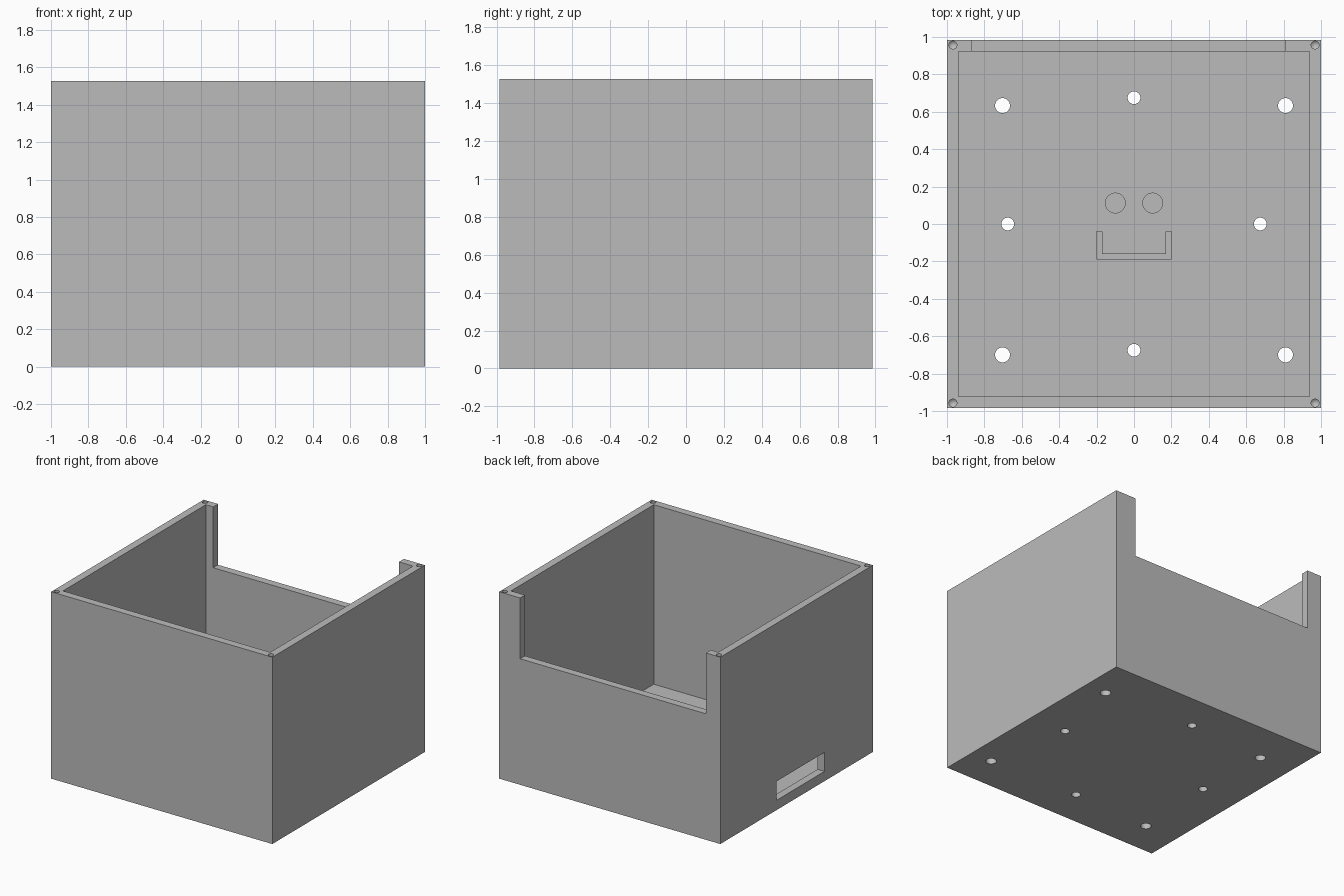
import bpy
import bmesh
from mathutils import Matrix, Vector

if "Cube" in bpy.data.objects:
    bpy.data.objects.remove(bpy.data.objects["Cube"], do_unlink=True)

# Overall sizes
HX, HY, TOP = 1.0, 0.985, 1.527
WALL, FLOOR = 0.063, 0.06
ENGRAVED = 0.03

grey = bpy.data.materials.new("plain grey")
grey.use_nodes = True
colour = (0.5, 0.5, 0.5, 1)
grey.diffuse_color = colour
grey.node_tree.nodes["Principled BSDF"].inputs["Base Color"].default_value = colour


def add_object(name, bm):
    mesh = bpy.data.meshes.new(name)
    bmesh.ops.recalc_face_normals(bm, faces=bm.faces)
    bm.to_mesh(mesh)
    bm.free()
    mesh.materials.append(grey)
    obj = bpy.data.objects.new(name, mesh)
    bpy.context.collection.objects.link(obj)
    return obj


def box(name, low, high):
    low, high = Vector(low), Vector(high)
    bm = bmesh.new()
    place = Matrix.Translation((low + high) / 2) @ Matrix.Diagonal((*(high - low), 1))
    bmesh.ops.create_cube(bm, size=1, matrix=place)
    return add_object(name, bm)


def rod(name, x, y, radius, low, high, tip=0):
    """Upright cylinder, with an optional pointed lower end."""
    bm = bmesh.new()
    bmesh.ops.create_cone(bm, cap_ends=True, segments=32, radius1=radius, radius2=radius,
                          depth=high - low, matrix=Matrix.Translation((x, y, (low + high) / 2)))
    if tip:
        bottom = min(bm.faces, key=lambda f: f.calc_center_median().z)
        centre = bmesh.ops.poke(bm, faces=[bottom])["verts"][0]
        centre.co.z -= tip
    return add_object(name, bm)


def u_channel(name, half, y_low, y_high, width, low, high):
    """Square U outline extruded upwards."""
    outline = [(-half, y_high), (-half, y_low), (half, y_low), (half, y_high),
               (half - width, y_high), (half - width, y_low + width),
               (width - half, y_low + width), (width - half, y_high)]
    bm = bmesh.new()
    face = bm.faces.new([bm.verts.new((x, y, low)) for x, y in outline])
    grown = bmesh.ops.extrude_face_region(bm, geom=[face])["geom"]
    verts = [g for g in grown if isinstance(g, bmesh.types.BMVert)]
    bmesh.ops.translate(bm, verts=verts, vec=(0, 0, high - low))
    return add_object(name, bm)


def carve(body, cutter):
    cutter.hide_render = True
    mod = body.modifiers.new("carve", "BOOLEAN")
    mod.operation = "DIFFERENCE"
    mod.solver = "EXACT"
    mod.object = cutter
    bpy.context.view_layer.objects.active = body
    bpy.ops.object.modifier_apply(modifier=mod.name)
    bpy.data.objects.remove(cutter, do_unlink=True)


# Open box
body = box("open_box", (-HX, -HY, 0), (HX, HY, TOP))
carve(body, box("cavity", (WALL - HX, WALL - HY, FLOOR), (HX - WALL, HY - WALL, TOP + 1)))

# Wide notch in the back wall and cable slot in the side wall
carve(body, box("back_notch", (-0.87, HY - 2 * WALL, 1.03), (0.81, HY + 1, TOP + 1)))
carve(body, box("cable_slot", (-HX - 1, -0.36, 0.08), (-HX + 2 * WALL, 0.26, 0.235)))

# Blind screw holes in the rim corners
for x in (-0.968, 0.968):
    for y in (-0.957, 0.957):
        carve(body, rod("screw_hole", x, y, 0.021, TOP - 0.2, TOP + 0.1, tip=0.02))

# Mounting holes through the floor
for x in (-0.703, 0.81):
    for y in (-0.7, 0.633):
        carve(body, rod("large_floor_hole", x, y, 0.04, -0.1, FLOOR + 0.1))
for x, y in ((-1, 0), (1, 0), (0, -1), (0, 1)):
    carve(body, rod("small_floor_hole", x * 0.675, y * 0.675, 0.034, -0.1, FLOOR + 0.1))

# Shallow face engraved in the floor
for x in (-0.1, 0.1):
    carve(body, rod("eye_recess", x, 0.112, 0.053, ENGRAVED, FLOOR + 0.1))
carve(body, u_channel("mouth_recess", 0.2, -0.188, -0.04, 0.028, ENGRAVED, FLOOR + 0.1))

# Smooth hole walls, sharp box edges
bpy.ops.object.select_all(action="DESELECT")
body.select_set(True)
bpy.context.view_layer.objects.active = body
bpy.ops.object.shade_smooth_by_angle()
